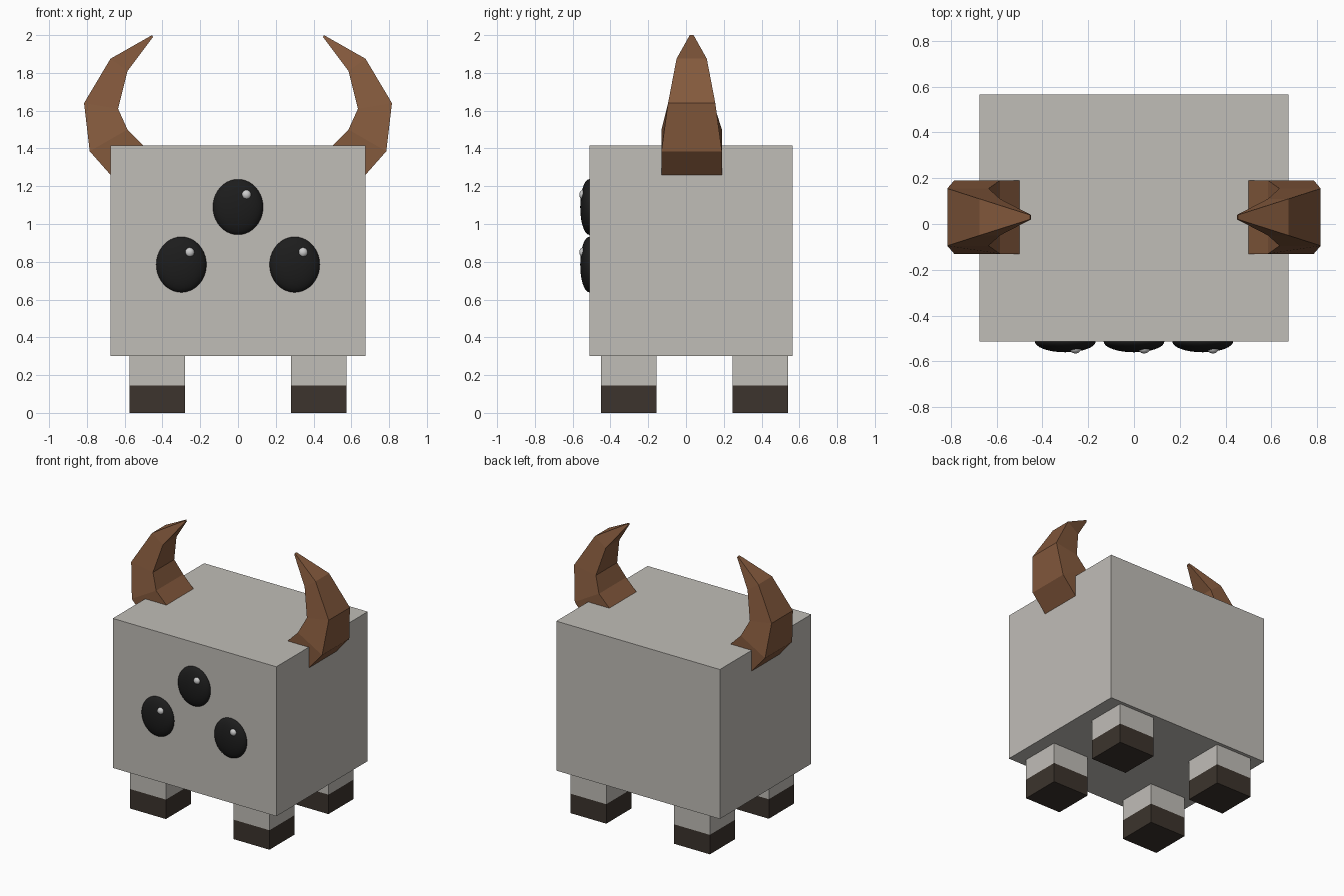
import bpy
import bmesh
from mathutils import Matrix, Vector

cube = bpy.data.objects.get("Cube")
if cube:
    bpy.data.objects.remove(cube, do_unlink=True)


def material(name, r, g, b):
    m = bpy.data.materials.new(name)
    m.use_nodes = True
    m.diffuse_color = (r, g, b, 1)
    m.node_tree.nodes["Principled BSDF"].inputs["Base Color"].default_value = (r, g, b, 1)
    return m


HIDE = material("pale_grey_hide", 0.53, 0.51, 0.475)
HOOF = material("dark_hoof", 0.045, 0.034, 0.026)
HORN = material("brown_horn", 0.23, 0.1, 0.046)
EYE = material("black_eye", 0.012, 0.012, 0.012)
GLINT = material("eye_glint", 0.6, 0.6, 0.6)


def add_object(name, bm, mat, smooth=False):
    bmesh.ops.recalc_face_normals(bm, faces=bm.faces[:])
    for f in bm.faces:
        f.smooth = smooth
    mesh = bpy.data.meshes.new(name)
    bm.to_mesh(mesh)
    bm.free()
    mesh.materials.append(mat)
    ob = bpy.data.objects.new(name, mesh)
    bpy.context.collection.objects.link(ob)
    return ob


def box(name, low, high, mat):
    low, high = Vector(low), Vector(high)
    bm = bmesh.new()
    bmesh.ops.create_cube(bm, size=1, matrix=Matrix.Translation((low + high) / 2)
                          @ Matrix.Diagonal((*(high - low), 1)))
    return add_object(name, bm, mat)


def ellipsoid(name, centre, radii, mat):
    bm = bmesh.new()
    bmesh.ops.create_uvsphere(bm, u_segments=32, v_segments=20, radius=1,
                              matrix=Matrix.Translation(centre)
                              @ Matrix.Diagonal((*radii, 1)))
    return add_object(name, bm, mat, smooth=True)


def horn(name, side):
    # Each ring: outer x, z, inner x, z, half width
    rings = [(0.60, 1.175, 0.42, 1.335, 0.16),
             (0.785, 1.385, 0.585, 1.5, 0.16),
             (0.815, 1.64, 0.635, 1.61, 0.125),
             (0.675, 1.875, 0.585, 1.81, 0.08),
             (0.455, 2.0, 0.45, 1.99, 0.01)]
    mid = 0.03
    bm = bmesh.new()
    loops = []
    for ox, oz, ix, iz, w in rings:
        corners = [(ox, mid - w, oz), (ox, mid + w, oz),
                   (ix, mid + w, iz), (ix, mid - w, iz)]
        loops.append([bm.verts.new((side * x, y, z)) for x, y, z in corners])
    for a, b in zip(loops, loops[1:]):
        for i in range(4):
            j = (i + 1) % 4
            bm.faces.new((a[i], a[j], b[j], b[i]))
    bm.faces.new(loops[0])
    bm.faces.new(loops[-1])
    return add_object(name, bm, HORN)


# Body
box("body", (-0.675, -0.512, 0.3), (0.675, 0.565, 1.415), HIDE)

# Legs, hooves and horns
for side, side_name in ((1, "left"), (-1, "right")):
    horn(side_name + "_horn", side)
    x0, x1 = sorted((side * 0.28, side * 0.575))
    for y, end in ((-0.45, "front"), (0.245, "back")):
        label = end + "_" + side_name
        box(label + "_leg", (x0, y, 0.145), (x1, y + 0.295, 0.3), HIDE)
        box(label + "_hoof", (x0, y, 0), (x1, y + 0.295, 0.145), HOOF)

# Three eyes, each with a small glint
for label, x, z in (("middle", 0, 1.09), ("left", 0.3, 0.785), ("right", -0.3, 0.785)):
    ellipsoid(label + "_eye", (x, -0.512, z), (0.133, 0.048, 0.147), EYE)
    ellipsoid(label + "_eye_glint", (x + 0.044, -0.545, z + 0.065),
              (0.025, 0.02, 0.025), GLINT)
